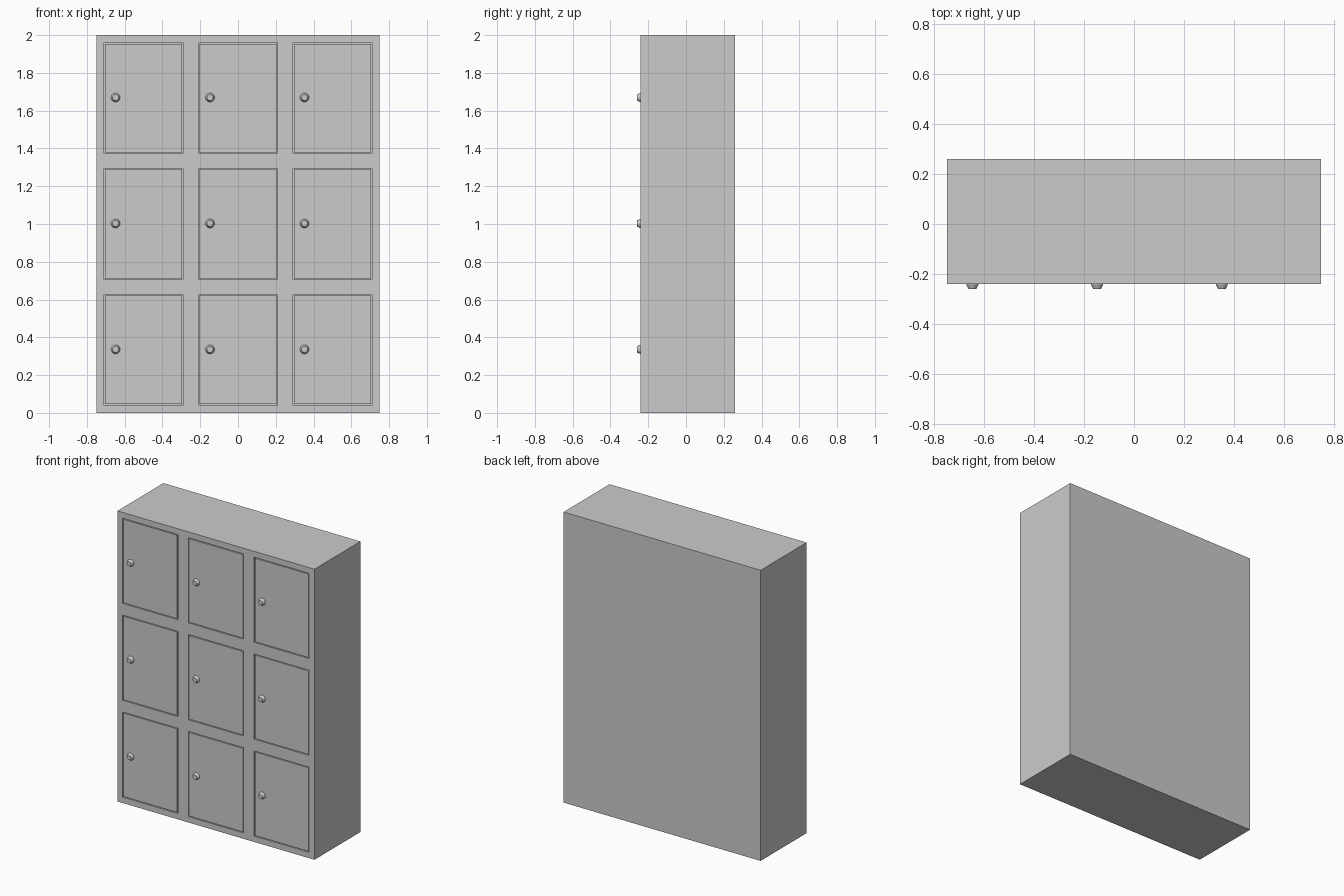
import bpy, bmesh, math
from mathutils import Vector

if "Cube" in bpy.data.objects:
    bpy.data.objects.remove(bpy.data.objects["Cube"])

FRONT, BACK = -0.24, 0.26
COLS = (-0.5, 0.0, 0.5)
ROWS = (1 / 3, 1.0, 5 / 3)
DOOR_W, DOOR_H = 0.21, 0.293      # half sizes
GROOVE_W, GROOVE_D = 0.008, 0.01


def add_object(name, bm):
    bmesh.ops.recalc_face_normals(bm, faces=bm.faces)
    mesh = bpy.data.meshes.new(name)
    bm.to_mesh(mesh)
    bm.free()
    ob = bpy.data.objects.new(name, mesh)
    bpy.context.collection.objects.link(ob)
    return ob


def push(bm, faces, dy):
    """Extrude each face on its own along y."""
    new = bmesh.ops.extrude_discrete_faces(bm, faces=faces)["faces"]
    verts = list({v for f in new for v in f.verts})
    bmesh.ops.translate(bm, verts=verts, vec=(0, dy, 0))
    return new


def push_walled(bm, face, dy):
    """Extrude one face with side walls and return the moved face."""
    new = bmesh.ops.extrude_face_region(bm, geom=[face])["geom"]
    top = next(g for g in new if isinstance(g, bmesh.types.BMFace))
    if face.is_valid:
        bmesh.ops.delete(bm, geom=[face], context='FACES_ONLY')
    bmesh.ops.translate(bm, verts=top.verts[:], vec=(0, dy, 0))
    return top


# Locker body: box with the door outlines cut into the front
bm = bmesh.new()
bmesh.ops.create_cube(bm, size=1)
for v in bm.verts:
    v.co = Vector((v.co.x * 1.5, FRONT if v.co.y < 0 else BACK, v.co.z * 2 + 1))


def cut(co, no):
    front = [f for f in bm.faces if all(abs(v.co.y - FRONT) < 1e-5 for v in f.verts)]
    geom = front + list({e for f in front for e in f.edges}) + list({v for f in front for v in f.verts})
    bmesh.ops.bisect_plane(bm, geom=geom, plane_co=co, plane_no=no)


for side in (-1, 1):
    for x in COLS:
        cut((x + side * DOOR_W, 0, 0), (1, 0, 0))
    for z in ROWS:
        cut((0, 0, z + side * DOOR_H), (0, 0, 1))

# Narrow groove around each flush door
doors = [f for f in bm.faces
         if abs(f.calc_center_median().y - FRONT) < 1e-4
         and any(abs(f.calc_center_median().x - x) < 0.01 for x in COLS)
         and any(abs(f.calc_center_median().z - z) < 0.01 for z in ROWS)]
for door in doors:
    floor = push_walled(bm, door, GROOVE_D)
    bmesh.ops.inset_individual(bm, faces=[floor], thickness=GROOVE_W)
    push_walled(bm, floor, -GROOVE_D)
add_object("locker_body", bm)

# Tapered round knobs, left of each door centre
PROFILE = ((0.024, FRONT + 0.002), (0.024, FRONT - 0.003), (0.016, -0.26))
SIDES = 24
for c, x in enumerate(COLS):
    for r, z in enumerate(ROWS):
        bm = bmesh.new()
        rings = [[bm.verts.new((x - 0.148 + rad * math.cos(2 * math.pi * i / SIDES), y,
                                z + 0.003 + rad * math.sin(2 * math.pi * i / SIDES)))
                  for i in range(SIDES)] for rad, y in PROFILE]
        for a, b in zip(rings, rings[1:]):
            for i in range(SIDES):
                j = (i + 1) % SIDES
                bm.faces.new((a[i], a[j], b[j], b[i]))
        bm.faces.new(rings[0])
        bm.faces.new(rings[-1])
        knob = add_object(f"door_knob_{r}_{c}", bm)
        bpy.context.view_layer.objects.active = knob
        knob.select_set(True)
        bpy.ops.object.shade_smooth_by_angle(angle=math.radians(25))
        knob.select_set(False)
